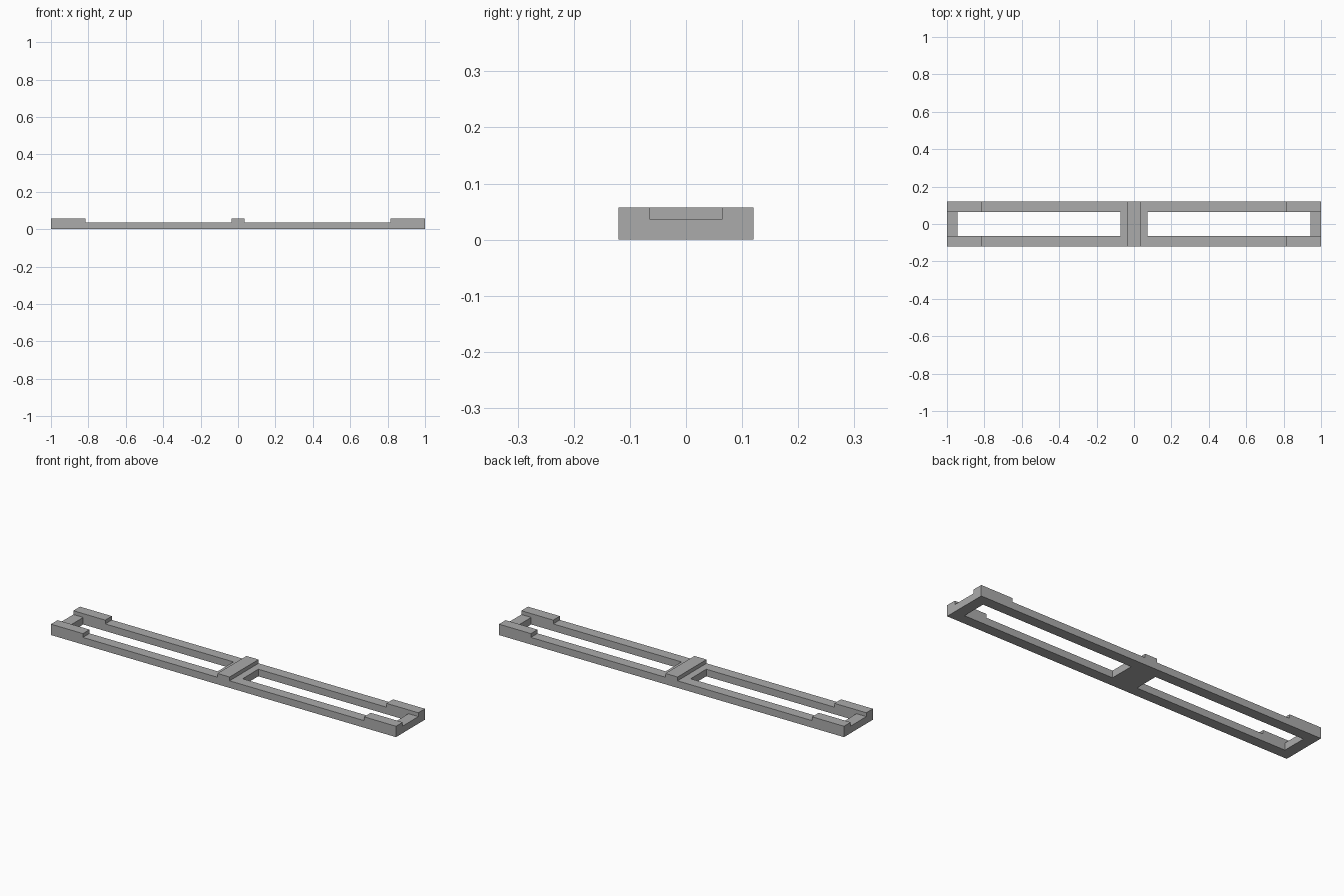
import bpy
import bmesh

cube = bpy.data.objects.get("Cube")
if cube:
    bpy.data.objects.remove(cube, do_unlink=True)

# Plan lines and heights
BRIDGE, HOLE_IN, PAD, HOLE_OUT, END = 0.035, 0.072, 0.815, 0.943, 1.0
HOLE_Y, SIDE_Y = 0.065, 0.12
BASE_H, STEP_H = 0.037, 0.02
half = [BRIDGE, HOLE_IN, PAD, HOLE_OUT, END]
xs = [-x for x in reversed(half)] + half
ys = [-SIDE_Y, -HOLE_Y, HOLE_Y, SIDE_Y]


def is_window(x, y):
    return HOLE_IN < abs(x) < HOLE_OUT and abs(y) < HOLE_Y


def is_raised(x, y):
    return abs(x) < BRIDGE or (abs(x) > PAD and abs(y) > HOLE_Y)


def extrude_up(bm, faces, height):
    result = bmesh.ops.extrude_face_region(bm, geom=faces)["geom"]
    verts = [g for g in result if isinstance(g, bmesh.types.BMVert)]
    bmesh.ops.translate(bm, verts=verts, vec=(0, 0, height))
    return [g for g in result if isinstance(g, bmesh.types.BMFace)]


# Flat plan of the frame with its two window openings
bm = bmesh.new()
grid = [[bm.verts.new((x, y, 0)) for y in ys] for x in xs]
for i in range(len(xs) - 1):
    for j in range(len(ys) - 1):
        if not is_window((xs[i] + xs[i + 1]) / 2, (ys[j] + ys[j + 1]) / 2):
            bm.faces.new((grid[i][j], grid[i + 1][j],
                          grid[i + 1][j + 1], grid[i][j + 1]))
bmesh.ops.delete(bm, geom=[v for v in bm.verts if not v.link_faces],
                 context='VERTS')

# Frame body, then the raised corner pads and centre bridge
top = extrude_up(bm, bm.faces[:], BASE_H)
raised = [f for f in top if is_raised(*f.calc_center_median().xy)]
extrude_up(bm, raised, STEP_H)
bmesh.ops.recalc_face_normals(bm, faces=bm.faces[:])

mesh = bpy.data.meshes.new("slotted_frame")
bm.to_mesh(mesh)
bm.free()
frame = bpy.data.objects.new("slotted_frame", mesh)
bpy.context.collection.objects.link(frame)

# Plain grey finish
grey = bpy.data.materials.new("plain_grey")
grey.use_nodes = True
colour = (0.41, 0.41, 0.41, 1)
grey.diffuse_color = colour
grey.node_tree.nodes["Principled BSDF"].inputs["Base Color"].default_value = colour
mesh.materials.append(grey)
